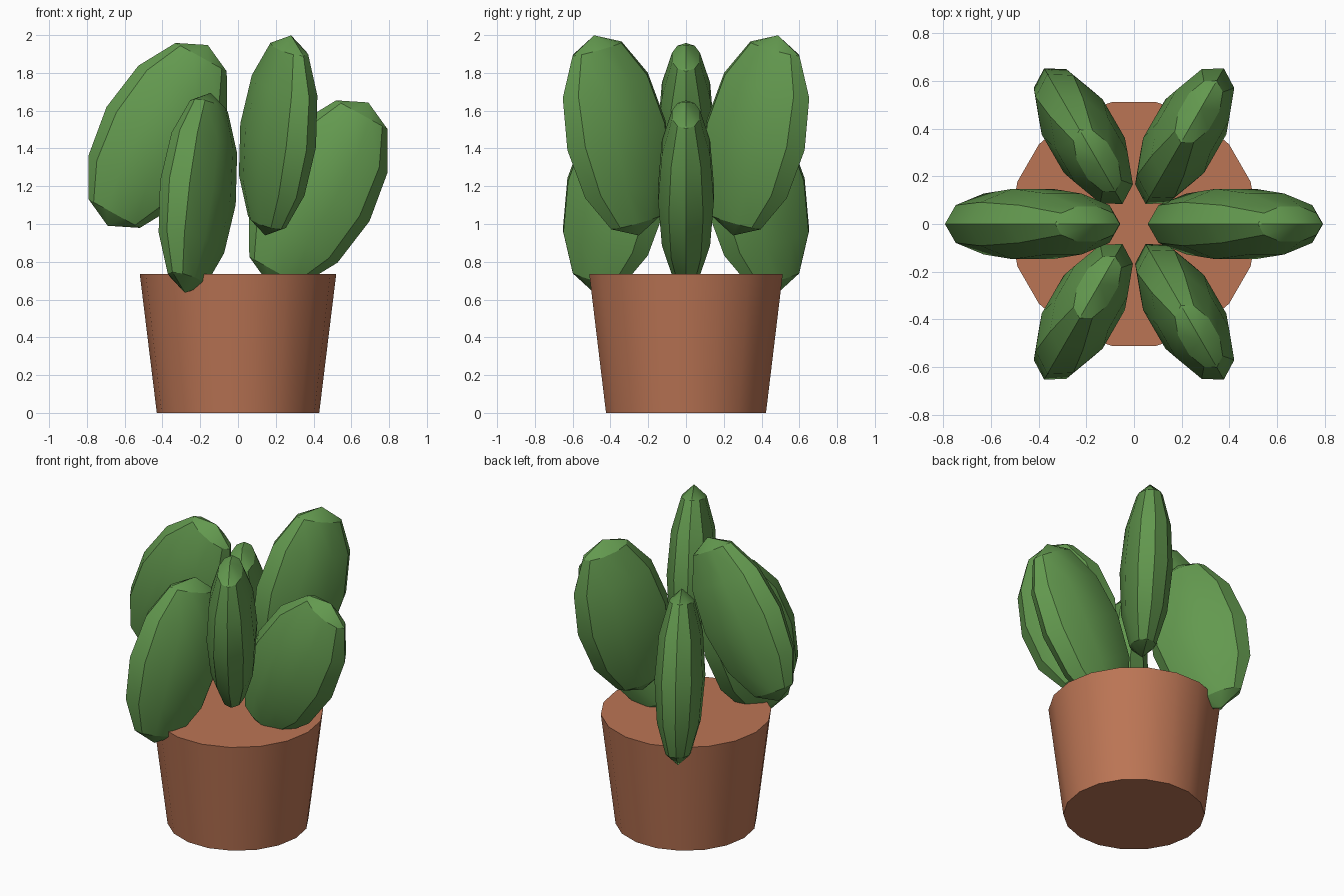
import bpy
import math
from mathutils import Matrix

cube = bpy.data.objects.get("Cube")
if cube:
    bpy.data.objects.remove(cube, do_unlink=True)


def make_material(name, rgb):
    mat = bpy.data.materials.new(name)
    mat.use_nodes = True
    color = (*rgb, 1.0)
    mat.diffuse_color = color
    for node in mat.node_tree.nodes:
        if node.type == 'BSDF_PRINCIPLED':
            node.inputs["Base Color"].default_value = color
    return mat


def finish(obj, name, mat):
    obj.name = name
    obj.data.materials.append(mat)
    bpy.ops.object.shade_smooth_by_angle(angle=math.radians(30))


terracotta = make_material("terracotta", (0.5, 0.178, 0.09))
cactus_green = make_material("cactus green", (0.125, 0.32, 0.078))

# Tapered pot with closed top and bottom
POT_HEIGHT = 0.735
bpy.ops.mesh.primitive_cone_add(vertices=18, radius1=0.43, radius2=0.52,
                                depth=POT_HEIGHT, location=(0, 0, POT_HEIGHT / 2))
pot = bpy.context.object
# Put a rim corner on the x axis
pot.data.transform(Matrix.Rotation(math.radians(90), 4, 'Z'))
finish(pot, "pot", terracotta)

# Ring of six flattened cactus pads, alternating low and high
THICK, WIDE, LONG = 0.155, 0.31, 0.547
RING_RADIUS = 0.425
LEAN = math.radians(29)
for i in range(6):
    azimuth = math.radians(60 * i)
    height = 1.469 if i % 2 else 1.165
    bpy.ops.mesh.primitive_uv_sphere_add(segments=10, ring_count=6, radius=1)
    pad = bpy.context.object
    # Flatten the sphere, then turn its broad side into the radial plane
    pad.data.transform(Matrix.Rotation(math.radians(90), 4, 'Z')
                       @ Matrix.Diagonal((THICK, WIDE, LONG, 1)))
    # Every pad leans towards the same side of the pot
    pad.matrix_world = (Matrix.Rotation(azimuth, 4, 'Z')
                        @ Matrix.Translation((RING_RADIUS, 0, height))
                        @ Matrix.Rotation(LEAN * math.cos(azimuth), 4, 'Y'))
    finish(pad, f"cactus_pad_{i + 1}", cactus_green)
